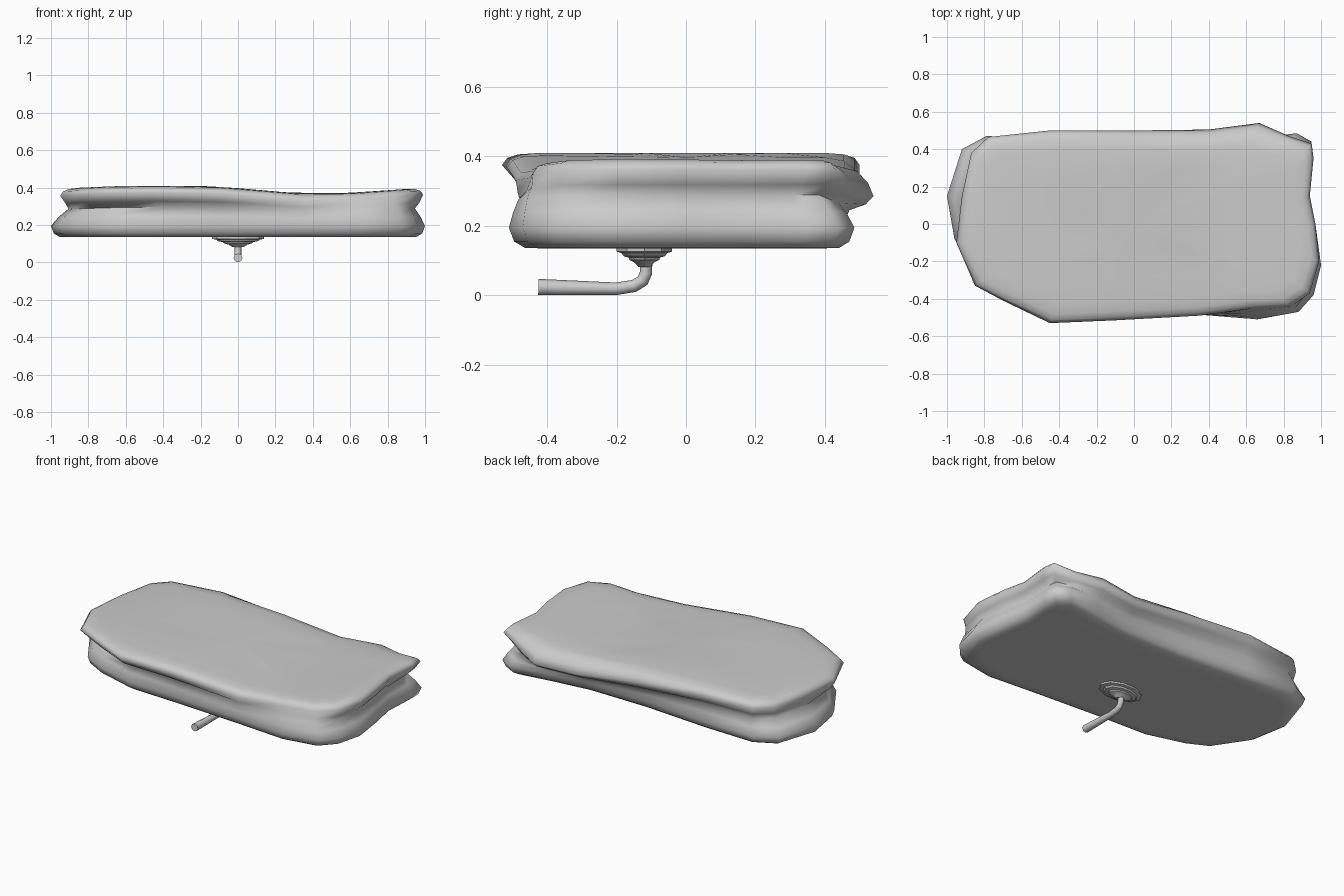
import bpy, bmesh, math

cube = bpy.data.objects.get("Cube")
if cube:
    bpy.data.objects.remove(cube, do_unlink=True)

grey = bpy.data.materials.new("plain_grey")
grey.use_nodes = True
colour = (0.6, 0.6, 0.6, 1)
grey.diffuse_color = colour
grey.node_tree.nodes["Principled BSDF"].inputs["Base Color"].default_value = colour


def loft(name, rings, bottom, top, angle):
    """Skin a stack of closed rings and close both ends with a fan."""
    bm = bmesh.new()
    rows = [[bm.verts.new(p) for p in ring] for ring in rings]
    count = len(rows[0])
    for low, high in zip(rows, rows[1:]):
        for i in range(count):
            j = (i + 1) % count
            bm.faces.new((low[i], low[j], high[j], high[i]))
    for row, tip in ((rows[0], bottom), (rows[-1], top)):
        centre = bm.verts.new(tip)
        for i in range(count):
            bm.faces.new((row[i], row[(i + 1) % count], centre))
    bmesh.ops.recalc_face_normals(bm, faces=bm.faces)
    mesh = bpy.data.meshes.new(name)
    bm.to_mesh(mesh)
    bm.free()
    obj = bpy.data.objects.new(name, mesh)
    bpy.context.collection.objects.link(obj)
    mesh.materials.append(grey)
    bpy.ops.object.select_all(action='DESELECT')
    obj.select_set(True)
    bpy.context.view_layer.objects.active = obj
    bpy.ops.object.shade_smooth_by_angle(angle=math.radians(angle))


# Cushion outlines, going round from the -x end through the front
top_edge = [(-.95, -.1), (-.85, -.33), (-.7, -.41), (-.45, -.53), (-.1, -.515), (.35, -.49),
            (.65, -.45), (.83, -.44), (.94, -.37), (.99, -.2), (.97, 0), (.94, .15),
            (.96, .35), (.95, .43), (.83, .47), (.67, .54), (.4, .505), (0, .5),
            (-.45, .5), (-.78, .465), (-.87, .38), (-.92, .15)]
base_edge = [(-.96, -.08), (-.82, -.3), (-.69, -.37), (-.45, -.44), (-.1, -.455), (.35, -.485),
             (.66, -.51), (.88, -.47), (.96, -.38), (1, -.22), (.97, 0), (.94, .15),
             (.95, .35), (.95, .44), (.87, .485), (.65, .45), (.4, .42), (0, .425),
             (-.45, .46), (-.79, .47), (-.92, .4), (-1, .15)]
# Depth of the pinched waist, and droop of the top rim, at each outline point
pinch = [.07, .08, .07, .06, .04, .01, 0, 0, .03, .05, .05,
         .04, .06, .06, .04, .02, .01, .02, .04, .03, .04, .06]
droop = {14: .03, 15: .055, 16: .05, 17: .03}
crest = [(-1, .385), (-.9, .397), (-.6, .41), (-.2, .41), (0, .397), (.2, .377),
         (.4, .363), (.6, .37), (.8, .385), (.95, .397), (1.1, .397)]
side_z = .195


def crest_height(x):
    for (x0, z0), (x1, z1) in zip(crest, crest[1:]):
        if x <= x1:
            return z0 + (z1 - z0) * (x - x0) / (x1 - x0)
    return crest[-1][1]


def inset(point, d):
    return point[0] * (1 - d), point[1] * (1 - 2 * d)


def base_ring(d, z):
    return [(*inset(p, d), z) for p in base_edge]


def top_ring(d, drop, follow):
    ring = []
    for i, p in enumerate(top_edge):
        x, y = inset(p, d)
        ring.append((x, y, crest_height(x) - drop - follow * droop.get(i, 0)))
    return ring


def waist_ring(rim, mix, depth, rise):
    """Blend the two outlines, pinched inwards, part way up to the rim."""
    ring = []
    for a, b, d, (_, _, z) in zip(base_edge, top_edge, pinch, rim):
        mid = [u + (v - u) * mix for u, v in zip(a, b)]
        ring.append((*inset(mid, d * depth), side_z + (z - side_z) * rise))
    return ring


def scaled(ring, s, flat):
    return [(x * s, y * s, z if flat else crest_height(x * s)) for x, y, z in ring]


floor = base_ring(.1, .135)
rim = top_ring(0, .035, 1)
roof = top_ring(.1, 0, 0)
rings = [scaled(floor, .5, True), floor, base_ring(.045, .137), base_ring(.015, .155),
         base_ring(0, side_z), waist_ring(rim, .2, .45, .3), waist_ring(rim, .45, 1, .56),
         waist_ring(rim, .85, .45, .74), rim, top_ring(.015, .014, .65),
         top_ring(.045, .004, .2), roof, scaled(roof, .7, False), scaled(roof, .35, False)]
loft("cushion", rings, (0, 0, .138), (0, 0, crest_height(0)), 80)

# Stepped valve flange on the underside
valve_y = -.12


def valve_ring(r, z):
    turns = [math.tau * i / 10 for i in range(10)]
    return [(r * math.cos(a), valve_y + .6 * r * math.sin(a), z) for a in turns]


steps = [(.03, .082), (.05, .095), (.075, .102), (.08, .109), (.105, .113), (.115, .122),
         (.14, .126), (.14, .145)]
loft("valve_flange", [valve_ring(r, z) for r, z in steps],
     (0, valve_y, .082), (0, valve_y, .145), 25)

# Bent inflation tube, widening slightly towards its open end
path = [(-.115, .1, 1), (-.115, .065, 1), (-.125, .042, 1), (-.15, .027, 1),
        (-.2, .019, 1), (-.425, .024, 1.3)]
curve = bpy.data.curves.new("inflation_tube", 'CURVE')
curve.dimensions = '3D'
curve.bevel_depth = .018
curve.bevel_resolution = 2
curve.use_fill_caps = True
spline = curve.splines.new('POLY')
spline.points.add(len(path) - 1)
for point, (y, z, r) in zip(spline.points, path):
    point.co = (0, y, z, 1)
    point.radius = r
spline.use_smooth = True
tube = bpy.data.objects.new("inflation_tube", curve)
bpy.context.collection.objects.link(tube)
curve.materials.append(grey)
